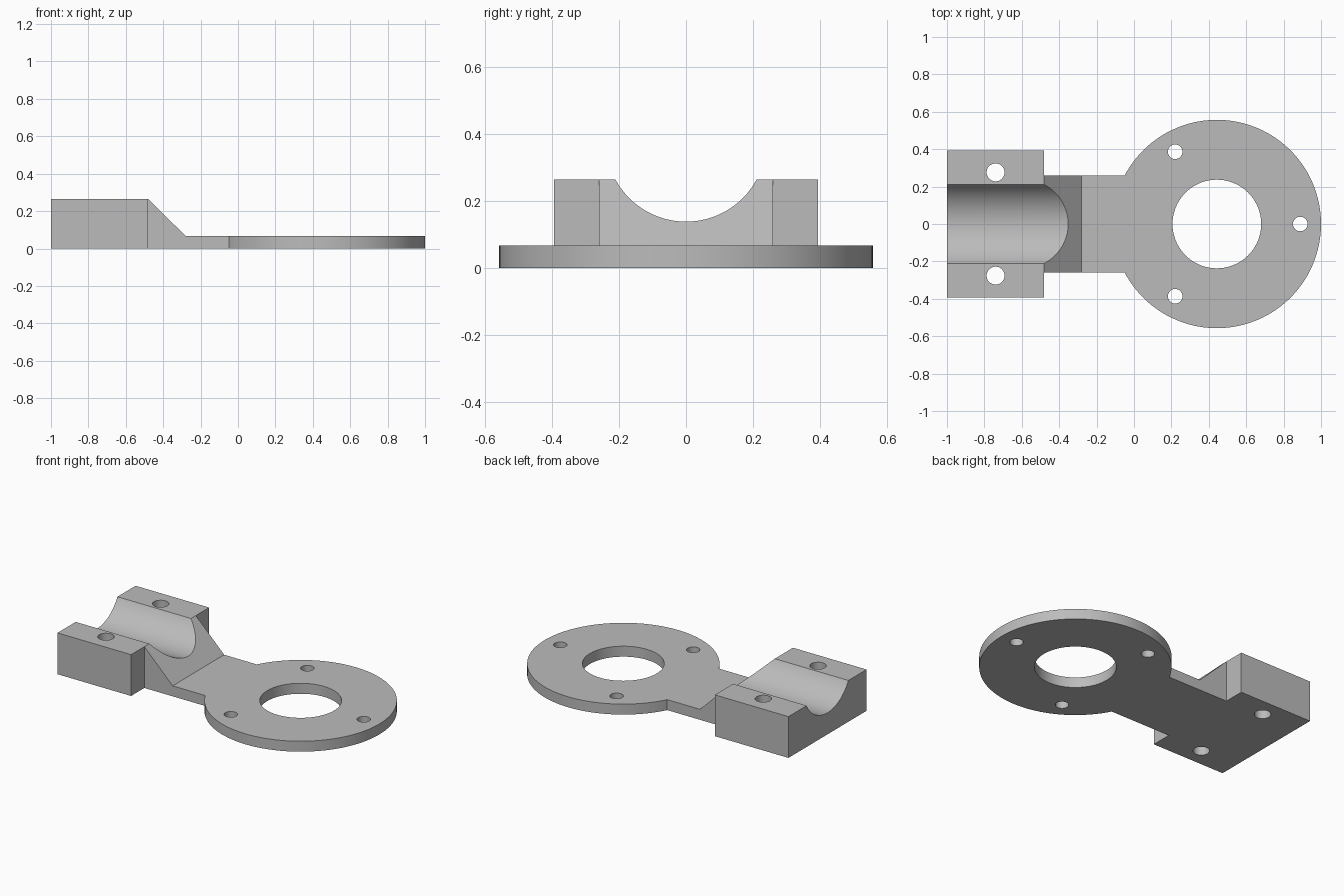
import bpy, bmesh, math

cube = bpy.data.objects.get("Cube")
if cube:
    bpy.data.objects.remove(cube, do_unlink=True)

# Plain grey finish
grey = bpy.data.materials.new("plain_grey")
grey.use_nodes = True
COLOUR = (0.5, 0.5, 0.5, 1)
grey.diffuse_color = COLOUR
grey.node_tree.nodes["Principled BSDF"].inputs["Base Color"].default_value = COLOUR

PLATE = 0.067      # plate thickness
TOP = 0.264        # clamp block height
DISC_X = 0.443     # centre of the round flange


def prism(name, points, offset):
    """Extrude a closed polygon along an offset vector."""
    bm = bmesh.new()
    face = bm.faces.new([bm.verts.new(p) for p in points])
    solid = bmesh.ops.extrude_face_region(bm, geom=[face])
    moved = [v for v in solid["geom"] if isinstance(v, bmesh.types.BMVert)]
    bmesh.ops.translate(bm, verts=moved, vec=offset)
    bmesh.ops.recalc_face_normals(bm, faces=bm.faces)
    mesh = bpy.data.meshes.new(name)
    bm.to_mesh(mesh)
    bm.free()
    mesh.materials.append(grey)
    ob = bpy.data.objects.new(name, mesh)
    bpy.context.collection.objects.link(ob)
    return ob


def ring(radius, count):
    steps = [2 * math.pi * i / count for i in range(count)]
    return [(radius * math.cos(a), radius * math.sin(a)) for a in steps]


def cylinder_z(name, x, y, radius, low, high, count):
    points = [(x + u, y + v, low) for u, v in ring(radius, count)]
    return prism(name, points, (0, 0, high - low))


def combine(target, tool, operation):
    """Apply a boolean and discard the tool."""
    mod = target.modifiers.new(operation.lower(), 'BOOLEAN')
    mod.operation = operation
    mod.solver = 'EXACT'
    mod.object = tool
    bpy.context.view_layer.objects.active = target
    bpy.ops.object.modifier_apply(modifier=mod.name)
    bpy.data.objects.remove(tool, do_unlink=True)


# Clamp block
bracket = prism("flange_bracket",
                [(-1, -0.394, 0), (-0.48, -0.394, 0), (-0.48, 0.394, 0), (-1, 0.394, 0)],
                (0, 0, TOP))

# Neck with its sloping shoulder
side = [(-0.7, 0), (0.1, 0), (0.1, PLATE), (-0.28, PLATE), (-0.48, TOP), (-0.7, TOP)]
neck = prism("neck", [(x, -0.26, z) for x, z in side], (0, 0.52, 0))
combine(bracket, neck, 'UNION')

# Round flange
flange = cylinder_z("flange", DISC_X, 0, 0.557, 0, PLATE, 96)
combine(bracket, flange, 'UNION')

# Shaft groove along the block and shoulder
groove = prism("groove_cutter",
               [(-1.2, y, 0.377 + z) for y, z in ring(0.239, 96)], (1.3, 0, 0))
combine(bracket, groove, 'DIFFERENCE')

# Centre bore, three flange bolt holes and two clamp bolt holes
holes = [(DISC_X, 0, 0.237, 72)]
for k in range(3):
    a = 2 * math.pi * k / 3
    holes.append((DISC_X + 0.446 * math.cos(a), 0.446 * math.sin(a), 0.039, 32))
holes += [(-0.74, s * 0.276, 0.048, 32) for s in (-1, 1)]
for x, y, radius, count in holes:
    combine(bracket, cylinder_z("hole_cutter", x, y, radius, -0.2, 0.5, count), 'DIFFERENCE')

# Smooth curved walls, crisp edges
bpy.ops.object.select_all(action='DESELECT')
bracket.select_set(True)
bpy.context.view_layer.objects.active = bracket
bpy.ops.object.shade_smooth_by_angle(angle=math.radians(25))
